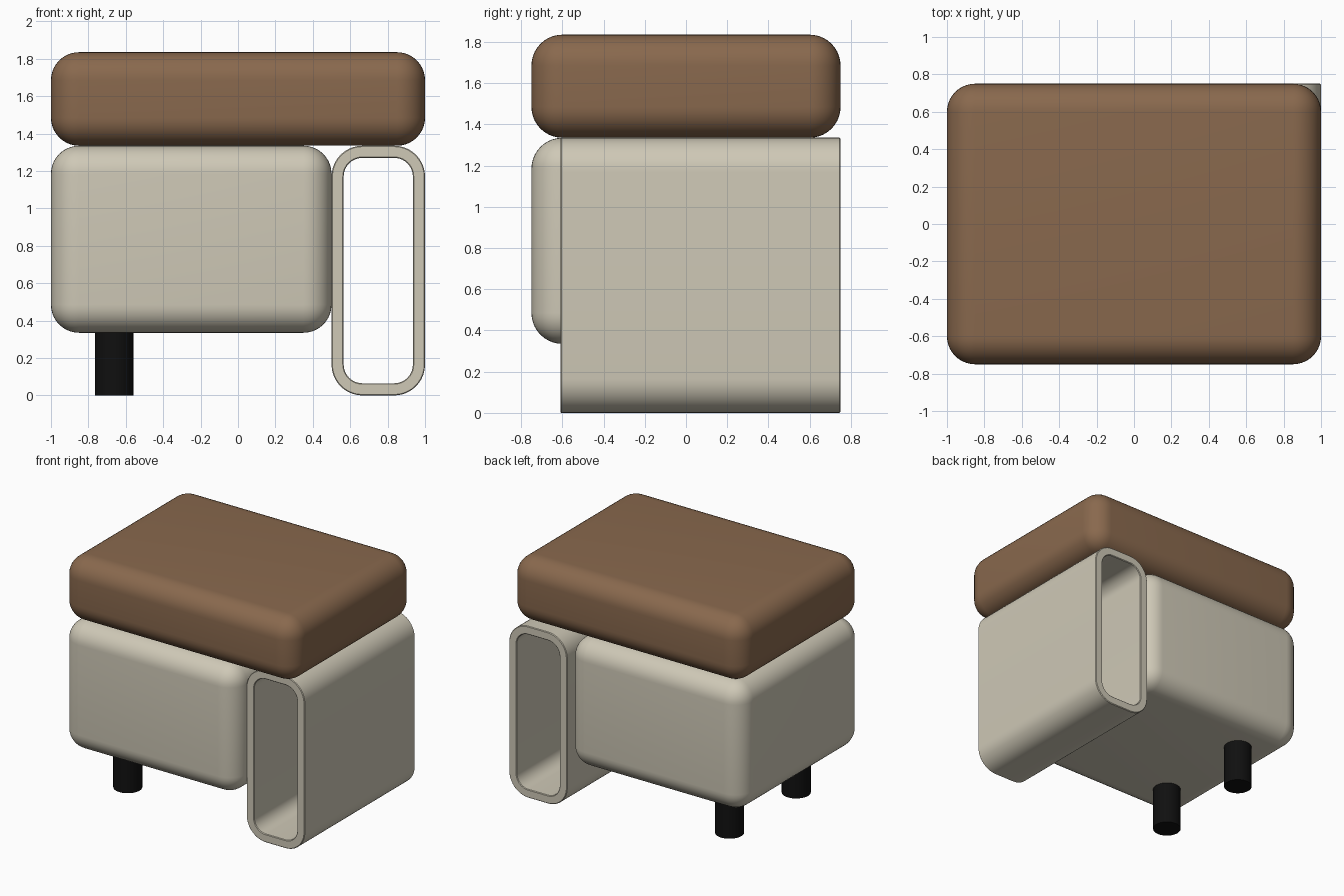
import bpy, bmesh
from math import sin, cos, pi, radians

old = bpy.data.objects.get("Cube")
if old:
    bpy.data.objects.remove(old, do_unlink=True)


def material(name, rgb):
    m = bpy.data.materials.new(name)
    m.use_nodes = True
    m.diffuse_color = (*rgb, 1)
    bsdf = next(n for n in m.node_tree.nodes if n.type == 'BSDF_PRINCIPLED')
    bsdf.inputs["Base Color"].default_value = (*rgb, 1)
    return m


brown = material("brown upholstery", (0.25, 0.14, 0.075))
cream = material("cream upholstery", (0.62, 0.58, 0.47))
black = material("black leg", (0.005, 0.005, 0.005))


def finish(name, bm, mat):
    bmesh.ops.recalc_face_normals(bm, faces=bm.faces)
    mesh = bpy.data.meshes.new(name)
    bm.to_mesh(mesh)
    bm.free()
    mesh.materials.append(mat)
    ob = bpy.data.objects.new(name, mesh)
    bpy.context.collection.objects.link(ob)
    bpy.ops.object.select_all(action='DESELECT')
    ob.select_set(True)
    bpy.context.view_layer.objects.active = ob
    bpy.ops.object.shade_smooth_by_angle(angle=radians(35))
    return ob


def soft_box(name, low, high, radius, mat):
    """Box between two corners with all edges rounded."""
    bm = bmesh.new()
    bmesh.ops.create_cube(bm, size=1)
    for v in bm.verts:
        v.co = [a if c < 0 else b for c, a, b in zip(v.co, low, high)]
    bmesh.ops.bevel(bm, geom=bm.edges[:], offset=radius, segments=10,
                    profile=0.5, affect='EDGES')
    return finish(name, bm, mat)


def tube_support(name, x0, x1, y0, y1, height, radius, wall, edge, mat):
    """Rounded rectangular tube: wall section swept round the outline."""
    def loop(bm, inset, y):
        r, steps, verts = radius - inset, 10, []
        centres = [(x1 - radius, height - radius), (x0 + radius, height - radius),
                   (x0 + radius, radius), (x1 - radius, radius)]
        for q, (cx, cz) in enumerate(centres):
            for i in range(steps + 1):
                a = (q + i / steps) * pi / 2
                verts.append(bm.verts.new((cx + r * cos(a), y, cz + r * sin(a))))
        return verts

    section = [(0, y0 + edge), (edge, y0), (wall - edge, y0), (wall, y0 + edge),
               (wall, y1 - edge), (wall - edge, y1), (edge, y1), (0, y1 - edge)]
    bm = bmesh.new()
    loops = [loop(bm, *p) for p in section]
    for k, a in enumerate(loops):
        b = loops[(k + 1) % len(loops)]
        for i in range(len(a)):
            j = (i + 1) % len(a)
            bm.faces.new((a[i], a[j], b[j], b[i]))
    return finish(name, bm, mat)


def leg(name, x, y, radius, height):
    bm = bmesh.new()
    bmesh.ops.create_cone(bm, cap_ends=True, segments=32, radius1=radius,
                          radius2=radius, depth=height)
    bmesh.ops.translate(bm, verts=bm.verts, vec=(x, y, height / 2))
    return finish(name, bm, black)


# Seat cushion and body
soft_box("seat_cushion", (-1, -0.75, 1.335), (1, 0.75, 1.835), 0.15, brown)
soft_box("base_body", (-1, -0.75, 0.335), (0.5, 0.75, 1.335), 0.15, cream)

# Open tube holding up one end
tube_support("side_tube", 0.5, 1, -0.61, 0.75, 1.335, 0.165, 0.065, 0.005, cream)

# Legs under the other end
for side, y in (("front", -0.41), ("back", 0.41)):
    leg(side + "_leg", -0.6625, y, 0.1025, 0.34)
